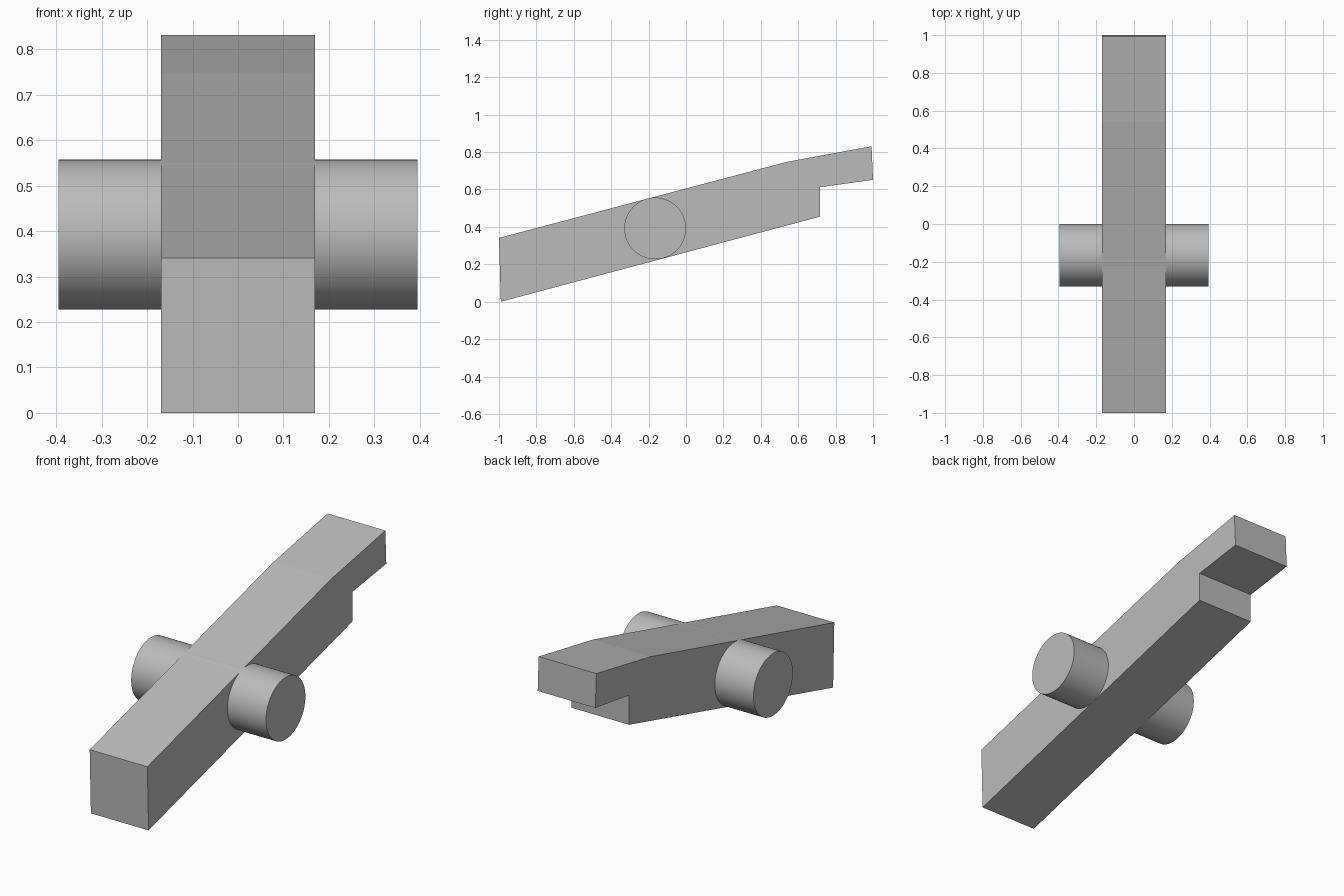
import bpy
import bmesh
from math import radians
from mathutils import Matrix

cube = bpy.data.objects.get("Cube")
if cube:
    bpy.data.objects.remove(cube, do_unlink=True)

grey = bpy.data.materials.new("plain grey")
grey.use_nodes = True
colour = (0.5, 0.5, 0.5, 1)
grey.diffuse_color = colour
grey.node_tree.nodes["Principled BSDF"].inputs["Base Color"].default_value = colour


def finish(bm, name):
    bmesh.ops.recalc_face_normals(bm, faces=bm.faces)
    mesh = bpy.data.meshes.new(name)
    bm.to_mesh(mesh)
    bm.free()
    mesh.materials.append(grey)
    obj = bpy.data.objects.new(name, mesh)
    bpy.context.collection.objects.link(obj)
    return obj


# Sloping beam: side profile (y, z) extruded across x, notched under its raised end
half_width = 0.169
profile = [(-0.99, 0), (0.717, 0.455), (0.717, 0.612), (1, 0.652),
           (0.992, 0.831), (0.54, 0.748), (-1, 0.341)]
bm = bmesh.new()
side = bm.faces.new([bm.verts.new((-half_width, y, z)) for y, z in profile])
out = bmesh.ops.extrude_face_region(bm, geom=[side])
moved = [v for v in out["geom"] if isinstance(v, bmesh.types.BMVert)]
bmesh.ops.translate(bm, verts=moved, vec=(2 * half_width, 0, 0))
finish(bm, "beam")

# Round pivot pin passing through the beam
bm = bmesh.new()
bmesh.ops.create_cone(bm, cap_ends=True, segments=64, radius1=0.165, radius2=0.165,
                      depth=0.79,
                      matrix=Matrix.Translation((0, -0.165, 0.392))
                      @ Matrix.Rotation(radians(90), 4, "Y"))
pin = finish(bm, "pivot_pin")
bpy.ops.object.select_all(action="DESELECT")
pin.select_set(True)
bpy.context.view_layer.objects.active = pin
bpy.ops.object.shade_smooth_by_angle(angle=radians(30))
